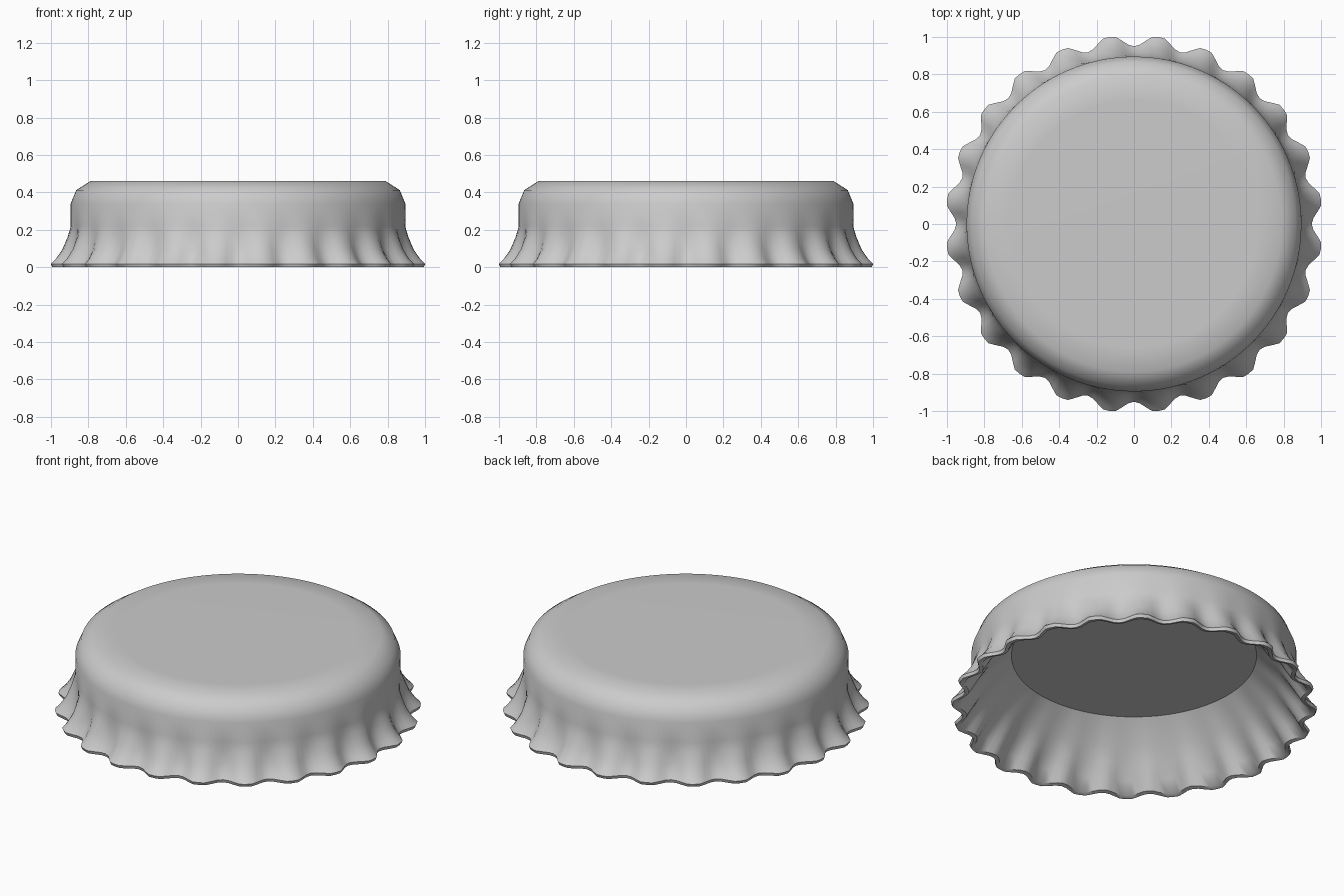
import bpy, bmesh, math

if "Cube" in bpy.data.objects:
    bpy.data.objects.remove(bpy.data.objects["Cube"])

TEETH = 24      # crimped flutes around the skirt
PER = 8         # segments per flute
N = TEETH * PER

# Rings from top centre outward, down and back inside:
# (radius in valley, radius on ridge, z)
RINGS = [
    (0.66, 0.66, 0.462),
    (0.79, 0.79, 0.460),
    (0.865, 0.865, 0.412),
    (0.895, 0.895, 0.340),
    (0.895, 0.896, 0.220),
    (0.896, 0.915, 0.165),
    (0.908, 0.945, 0.095),
    (0.930, 0.980, 0.045),
    (0.950, 1.008, 0.018),
    (0.945, 1.000, 0.000),   # bottom lip
    (0.922, 0.972, 0.006),   # inner edge of the lip
    (0.885, 0.925, 0.070),
    (0.845, 0.865, 0.140),
    (0.795, 0.800, 0.220),
    (0.675, 0.675, 0.335),
]


def flute(i):
    """0 in a valley, 1 on a slightly flattened ridge."""
    w = 0.5 - 0.5 * math.cos(2 * math.pi * i / PER)
    return min(1.0, w * 1.12)


# Crimped cap shell with flat top and flat inner face
bm = bmesh.new()
loops = []
for valley, ridge, z in RINGS:
    loop = []
    for i in range(N):
        a = 2 * math.pi * i / N
        r = valley + (ridge - valley) * flute(i)
        loop.append(bm.verts.new((r * math.cos(a), r * math.sin(a), z)))
    loops.append(loop)
for a, b in zip(loops, loops[1:]):
    for i in range(N):
        j = (i + 1) % N
        bm.faces.new((a[i], b[i], b[j], a[j]))
bm.faces.new(loops[0])
bm.faces.new(loops[-1][::-1])
bmesh.ops.recalc_face_normals(bm, faces=bm.faces)

mesh = bpy.data.meshes.new("bottle_cap")
bm.to_mesh(mesh)
bm.free()
cap = bpy.data.objects.new("bottle_cap", mesh)
bpy.context.collection.objects.link(cap)

# Smooth shading with crisp lip and inner disc edge
bpy.context.view_layer.objects.active = cap
cap.select_set(True)
bpy.ops.object.shade_smooth_by_angle(angle=math.radians(42))
